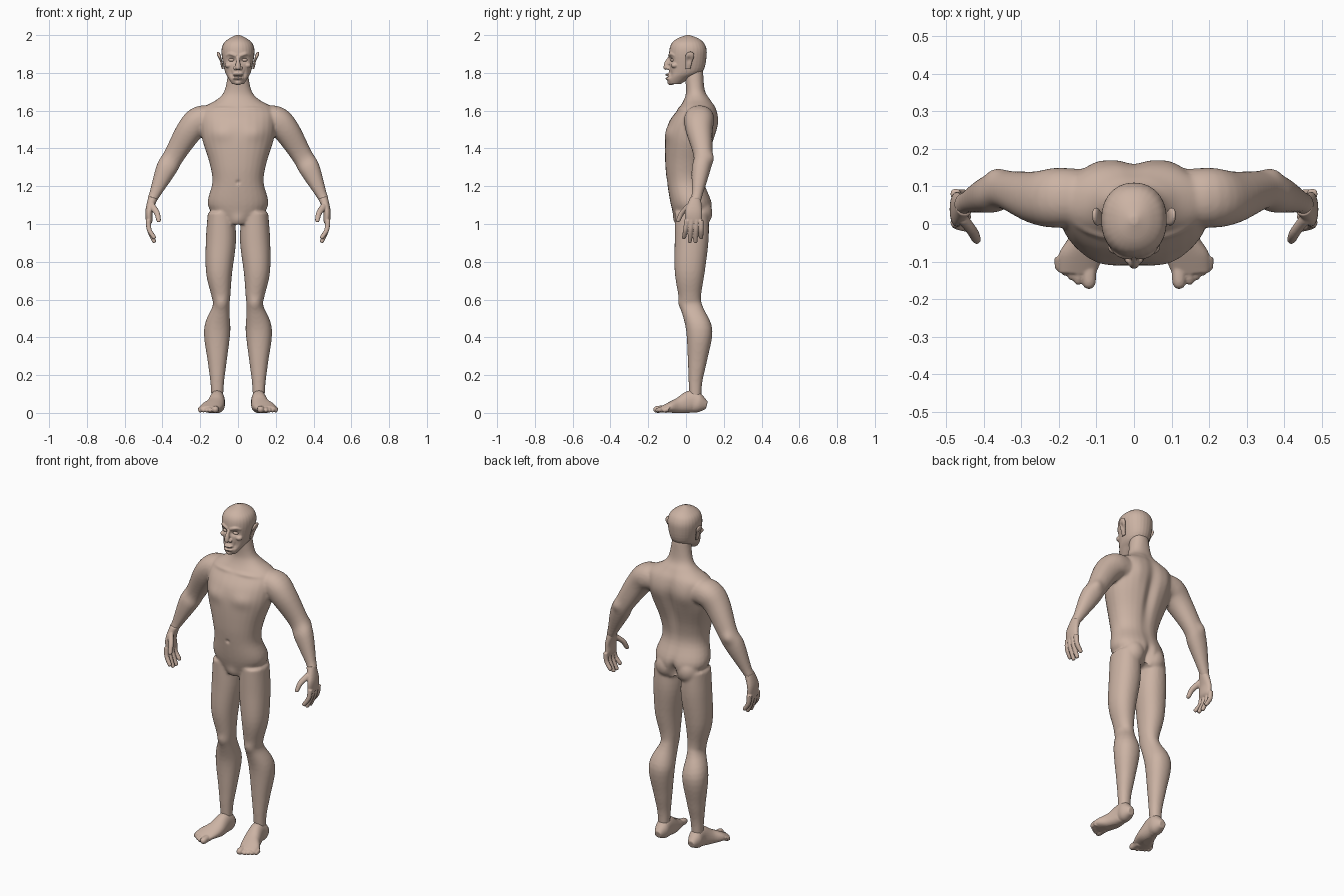
import bpy, bmesh, math
from mathutils import Vector, Matrix

if "Cube" in bpy.data.objects:
    bpy.data.objects.remove(bpy.data.objects["Cube"], do_unlink=True)

skin = bpy.data.materials.new("skin")
skin.use_nodes = True
skin.diffuse_color = (0.6, 0.45, 0.37, 1)
bsdf = skin.node_tree.nodes["Principled BSDF"]
bsdf.inputs["Base Color"].default_value = skin.diffuse_color
bsdf.inputs["Roughness"].default_value = 0.7

SIDES = 28
SQUARENESS = 0.92
ACROSS, DEEP = Vector((1, 0, 0)), Vector((0, 1, 0))


def smooth_path(rings, steps=5):
    """Catmull-Rom through rings of (x, y, z, radius along axis, other radius)."""
    points = [Vector(ring) for ring in rings]
    points = [points[0]] + points + [points[-1]]
    path = []
    for a, b, c, d in zip(points, points[1:], points[2:], points[3:]):
        start_slope, end_slope = (c - a) / 2, (d - b) / 2
        for i in range(steps):
            t = i / steps
            bend = start_slope * (1 - t) - end_slope * t + (c - b) * (2 * t - 1)
            path.append(b.lerp(c, t) + bend * t * (1 - t))
    return path + [points[-1]]


def rounded(value):
    return math.copysign(abs(value) ** SQUARENESS, value)


def add_loft(bm, rings, axis):
    """Skin a closed tube of rounded cross-sections along a path."""
    path = smooth_path(rings)
    loops = []
    for i, ring in enumerate(path):
        before, after = path[max(i - 1, 0)], path[min(i + 1, len(path) - 1)]
        tangent = Vector(after[:3]) - Vector(before[:3])
        other = axis.cross(tangent).normalized()
        centre = Vector(ring[:3])
        angles = [math.tau * k / SIDES for k in range(SIDES)]
        loops.append([bm.verts.new(centre + axis * rounded(math.cos(angle)) * ring[3]
                                   + other * rounded(math.sin(angle)) * ring[4])
                      for angle in angles])
    for low, high in zip(loops, loops[1:]):
        for k in range(SIDES):
            bm.faces.new((low[k - 1], low[k], high[k], high[k - 1]))
    bm.faces.new(loops[0])
    bm.faces.new(loops[-1])


def column(profile):
    """Upright central rings from (z, y, depth, width)."""
    return [(0, y, z, depth, width) for z, y, depth, width in profile]


def rod(start, bend, end, thick, thin, flat=1):
    """Bent tapering rod with a rounded tip, for fingers, toes and features."""
    start, bend, end = Vector(start), Vector(bend), Vector(end)
    forward = (end - bend).normalized() * thin
    stations = [(start, thick), (bend, (thick + thin) / 2), (end, thin),
                (end + forward * 0.7, thin * 0.7), (end + forward, thin * 0.2)]
    return [(*place, radius, radius * flat) for place, radius in stations]


def flip(rings):
    return [(-ring[0], *ring[1:]) for ring in rings]


def pair(rings):
    return [rings, flip(rings)]


def pair_balls(centre, size):
    x, y, z = centre
    return [(centre, size), ((-x, y, z), size)]


def sculpt(mesh, dabs):
    """Push the surface along its normals with soft, mirrored brush dabs."""
    normals = [vert.normal.copy() for vert in mesh.vertices]
    for centre, size, push in dabs:
        for vert, normal in zip(mesh.vertices, normals):
            point = (abs(vert.co.x), vert.co.y, vert.co.z)
            reach = sum(((p - c) / s) ** 2 for p, c, s in zip(point, centre, size))
            if reach < 6:
                vert.co += normal * push * math.exp(-reach)


def build(name, voxel=None, lofts=(), balls=(), dabs=(), axis=DEEP, blend=3):
    """Fuse overlapping lofts and balls into one smooth skin."""
    bm = bmesh.new()
    for rings in lofts:
        add_loft(bm, rings, axis)
    for centre, size in balls:
        place = Matrix.Translation(centre) @ Matrix.Diagonal((*size, 1))
        bmesh.ops.create_icosphere(bm, subdivisions=4, radius=1, matrix=place)
    bmesh.ops.recalc_face_normals(bm, faces=bm.faces[:])
    mesh = bpy.data.meshes.new(name)
    bm.to_mesh(mesh)
    bm.free()
    obj = bpy.data.objects.new(name, mesh)
    bpy.context.collection.objects.link(obj)
    if voxel:
        fuse = obj.modifiers.new("Fuse", 'REMESH')
        fuse.mode, fuse.voxel_size = 'VOXEL', voxel
        soften = obj.modifiers.new("Soften", 'SMOOTH')
        soften.factor, soften.iterations = 0.5, blend
        bpy.context.view_layer.update()
        graph = bpy.context.evaluated_depsgraph_get()
        obj.data = bpy.data.meshes.new_from_object(obj.evaluated_get(graph))
        obj.modifiers.clear()
        bpy.data.meshes.remove(mesh)
    sculpt(obj.data, dabs)
    for vert in obj.data.vertices:
        vert.co.z = max(vert.co.z, 0)  # flat soles
    obj.data.polygons.foreach_set("use_smooth", [True] * len(obj.data.polygons))
    obj.data.materials.clear()
    obj.data.materials.append(skin)


# Torso and neck, arm from chest to wrist, leg from hip to ankle
torso = column([(1, .03, .08, .09), (1.1, .03, .11, .16), (1.22, 0, .1, .136), (1.32, 0, .11, .15),
                (1.45, .02, .13, .19), (1.54, .04, .13, .2), (1.61, .06, .1, .19),
                (1.66, .06, .07, .11), (1.71, .05, .05, .07), (1.82, .04, .05, .05)])
arm = [(.12, .07, 1.55, .07, .07), (.2, .07, 1.55, .08, .075), (.26, .07, 1.49, .07, .07),
       (.34, .09, 1.36, .05, .055), (.38, .08, 1.29, .05, .055),
       (.44, .06, 1.16, .03, .03), (.46, .05, 1.12, .03, .025)]
leg = [(.09, .03, 1.06, .09, .07), (.09, .03, .92, .09, .08), (.1, .02, .75, .08, .07),
       (.09, .02, .62, .06, .05), (.09, .03, .56, .06, .045), (.11, .07, .44, .07, .07),
       (.11, .06, .27, .05, .05), (.11, .05, .16, .036, .036), (.11, .05, .05, .03, .03)]
buttocks = pair_balls((.07, .06, 1.06), (.07, .08, .08))

spine = ((0, .15, 1.4), (.03, .06, .2), -.02)
cleft = ((0, .13, 1.04), (.02, .06, .06), -.03)
shoulder_blade = ((.1, .17, 1.53), (.05, .05, .08), .01)
chest_muscle = ((.09, -.1, 1.48), (.06, .05, .04), .01)
collarbone = ((.08, -.03, 1.61), (.07, .04, .01), .006)
navel = ((0, -.1, 1.22), (.01, .03, .01), -.008)
groin = ((0, -.07, 1.02), (.03, .04, .03), .01)
kneecap = ((.09, -.03, .58), (.03, .03, .03), .007)
elbow = ((.37, .14, 1.35), (.03, .03, .03), .01)
build("body", .007, [torso] + pair(arm) + pair(leg), buttocks,
      [spine, cleft, shoulder_blade, chest_muscle, collarbone, navel, groin, kneecap, elbow], blend=8)

# Head with nose, brow, lips, chin, nostrils and cheekbones
skull = column([(1.74, -.06, .03, .03), (1.77, -.04, .06, .05), (1.81, 0, .09, .07),
                (1.9, .01, .1, .087), (1.95, .01, .09, .08), (1.98, .01, .06, .05), (2, .01, .01, .01)])
nose = rod((0, -.08, 1.89), (0, -.1, 1.86), (0, -.105, 1.83), .01, .014)
brow = rod((.01, -.085, 1.89), (.04, -.08, 1.9), (.06, -.06, 1.89), .01, .008)
lips = [((0, -.09, z), (.03, .02, .008)) for z in (1.77, 1.79)]
chin = [((0, -.08, 1.75), (.02, .02, .015))]
nostrils = pair_balls((.015, -.095, 1.825), (.01, .01, .01))
cheekbones = pair_balls((.05, -.06, 1.84), (.02, .02, .015))
eye_socket = ((.034, -.085, 1.868), (.02, .03, .013), -.013)
smile_fold = ((.035, -.08, 1.79), (.01, .03, .02), -.006)
mouth_line = ((0, -.11, 1.78), (.03, .03, .003), -.006)
build("head", .0035, [skull, nose] + pair(brow), lips + chin + nostrils + cheekbones,
      [eye_socket, smile_fold, mouth_line], blend=4)

# Hand: palm, thumb and four fingers splaying from the knuckles
hand = [[(.45, .05, 1.14, .028, .025), (.47, .04, 1.07, .045, .02),
         (.47, .04, 1.02, .045, .018), (.47, .04, 1, .04, .01)],
        rod((.46, .02, 1.1), (.43, -.02, 1.06), (.42, -.04, 1.02), .018, .012)]
for i in range(4):
    knuckle, tip = .005 + .025 * i, .03 * i - .01
    end = .93 if i in (0, 3) else .91
    hand.append(rod((.475, knuckle, 1.02), (.47, (knuckle + tip) / 2, .97), (.445, tip, end), .014, .011))

# Foot: sole from heel to ball, big toe and four shrinking toes
foot = [[(.11, .11, .04, .02, .02), (.11, .07, .05, .04, .05), (.11, .03, .06, .04, .06),
         (.12, -.03, .04, .05, .045), (.14, -.08, .03, .06, .03), (.15, -.13, .02, .05, .015)],
        rod((.12, -.1, .02), (.12, -.13, .02), (.12, -.155, .018), .02, .018)]
for i in range(4):
    x, tip = .148 + .017 * i, .012 * i - .15
    foot.append(rod((x, -.09, .02), (x, tip + .02, .02), (x, tip, .014), .014, .012))

ear = rod((.08, .01, 1.82), (.09, .015, 1.86), (.1, .02, 1.89), .014, .024, flat=.4)
ear_hollow = ((.1, .015, 1.87), (.012, .012, .02), -.007)
eyes = pair_balls((.034, -.069, 1.868), (.016, .013, .009))

for side, mirrored, eye in zip(("left", "right"), (False, True), eyes):
    def place(lofts):
        return [flip(rings) for rings in lofts] if mirrored else lofts
    build(side + "_ear", .003, place([ear]), dabs=[ear_hollow])
    build(side + "_eye", balls=[eye])
    build(side + "_hand", .0035, place(hand))
    build(side + "_foot", .004, place(foot), axis=ACROSS)
